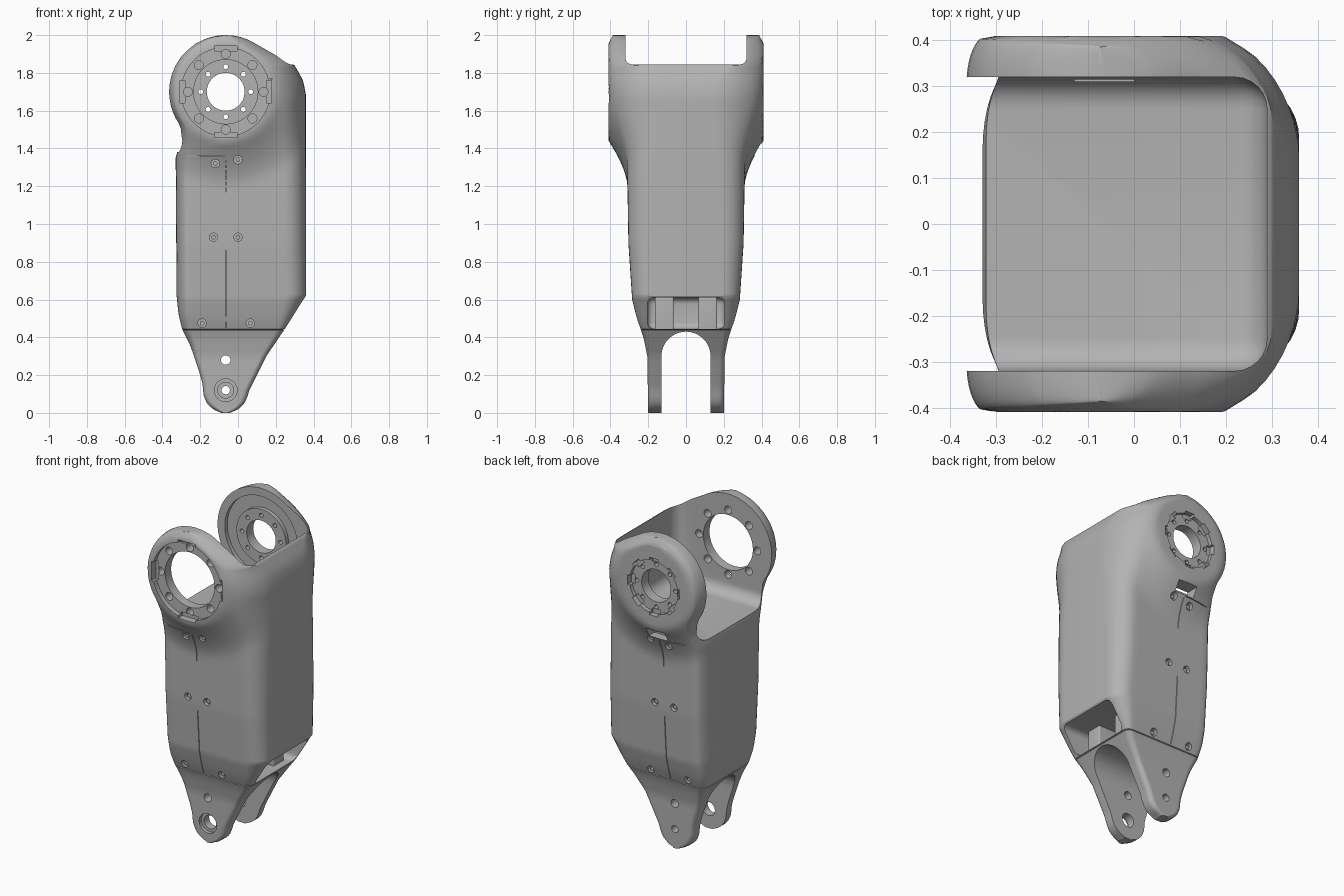
import bpy, bmesh, math
from mathutils import Matrix, Vector

if "Cube" in bpy.data.objects:
    bpy.data.objects.remove(bpy.data.objects["Cube"])

grey = bpy.data.materials.new("matte_grey")
grey.use_nodes = True
grey.diffuse_color = (0.45, 0.45, 0.45, 1)
grey.node_tree.nodes["Principled BSDF"].inputs["Base Color"].default_value = (0.45, 0.45, 0.45, 1)

AX = -0.065          # x of both pivot axes
TOP, LOW = 1.7, 0.12  # heights of the pivots

# Outline controls as (height, value)
LEFT = [(0, -.09), (.12, -.18), (.2, -.2), (.35, -.25), (.44, -.295), (.52, -.315), (.62, -.325),
        (1.35, -.33), (1.38, -.322), (1.44, -.305), (1.55, -.3), (1.7, -.1), (2, -.08)]
RIGHT = [(0, -.04), (.12, .06), (.3, .15), (.44, .245), (.62, .36), (1.68, .36),
         (1.76, .345), (1.84, .3), (1.95, .1), (2, -.3)]
DEPTH = [(0, .2), (.3, .205), (.4, .225), (.5, .26), (.6, .285), (.9, .305), (1.2, .31), (2, .315)]
ROUND_RX = [(.3, .03), (.45, .04), (.6, .1), (1.3, .12)]
ROUND_RY = [(.45, .15), (.6, .35), (1.3, .45), (1.6, .6), (1.78, .55), (1.88, .18)]
ROUND_LX = [(.3, .03), (.6, .06), (1.35, .06), (1.5, .03)]
ROUND_LY = [(.3, .15), (.6, .5), (1.35, .5), (1.5, .2)]
SCREWS = ((-.12, 1.32), (0, 1.34), (-.13, .93), (0, .93), (-.19, .475), (.065, .475))


def lerp(table, z):
    if z <= table[0][0]:
        return table[0][1]
    for (a, u), (b, v) in zip(table, table[1:]):
        if z <= b:
            return u + (v - u) * (z - a) / (b - a)
    return table[-1][1]


def chord(z, centre, r):
    return math.sqrt(max(0, r * r - (z - centre) ** 2))


def half_depth(x, z):
    """Body depth, swelling smoothly into the round pivot boss."""
    base = lerp(DEPTH, z)
    t = (0.5 - math.hypot(x - AX, z - TOP)) / 0.24
    return base + (0.41 - base) * min(1, max(0, t)) ** 1.6


def ring(z):
    reach = max(chord(z, TOP, 0.3), chord(z, LOW, 0.12))
    xl, xr = min(lerp(LEFT, z), AX - reach), max(lerp(RIGHT, z), AX + reach)
    lim = 0.4 * (xr - xl)
    rx, lx = min(lim, lerp(ROUND_RX, z)), min(lim, lerp(ROUND_LX, z))
    ry, ly = lerp(ROUND_RY, z), lerp(ROUND_LY, z)
    n, m = 8, 16
    half = [(xr, 0)]
    for i in range(n + 1):
        a = math.pi / 2 * i / n
        half.append((xr - rx + rx * math.cos(a), 1 - ry + ry * math.sin(a)))
    for i in range(1, m):
        half.append((xr - rx + (xl + lx - xr + rx) * i / m, 1))
    for i in range(n + 1):
        a = math.pi / 2 * (1 + i / n)
        half.append((xl + lx + lx * math.cos(a), 1 - ly + ly * math.sin(a)))
    half.append((xl, 0))
    pts = half + [(x, -v) for x, v in half[-2:0:-1]]
    k = 0.98 if abs(z - 0.44) < 0.001 else 1  # seam groove round the body
    return [Vector((AX + (x - AX) * k, v * half_depth(x, z) * k, z)) for x, v in pts]


def finish(bm, name):
    bmesh.ops.recalc_face_normals(bm, faces=bm.faces)
    me = bpy.data.meshes.new(name)
    bm.to_mesh(me)
    bm.free()
    ob = bpy.data.objects.new(name, me)
    bpy.context.collection.objects.link(ob)
    me.materials.append(grey)
    return ob


def loft(bm, rings):
    rows = [[bm.verts.new(p) for p in r] for r in rings]
    for a, b in zip(rows, rows[1:]):
        for i in range(len(a)):
            j = (i + 1) % len(a)
            bm.faces.new((a[i], a[j], b[j], b[i]))
    bm.faces.new(rows[0])
    bm.faces.new(rows[-1])


def circle(x, z, r, y, n=48):
    return [Vector((x + r * math.cos(math.tau * i / n), y, z + r * math.sin(math.tau * i / n)))
            for i in range(n)]


def cyl(bm, x, z, r, y0, y1, n=48):
    loft(bm, [circle(x, z, r, y0, n), circle(x, z, r, y1, n)])


def tube(bm, r0, r1, y0, y1):
    rows = [[bm.verts.new(p) for p in circle(AX, TOP, r, y)]
            for r, y in ((r0, y0), (r1, y0), (r1, y1), (r0, y1))]
    for k in range(4):
        a, b = rows[k], rows[(k + 1) % 4]
        for i in range(len(a)):
            bm.faces.new((a[i - 1], a[i], b[i], b[i - 1]))


def box(bm, lo, hi, bevel=0.0, turn=0.0):
    lo, hi = Vector(lo), Vector(hi)
    mat = Matrix.Translation((lo + hi) / 2) @ Matrix.Diagonal((*(hi - lo), 1))
    if turn:
        c = Vector((AX, 0, TOP))
        mat = Matrix.Translation(c) @ Matrix.Rotation(turn, 4, 'Y') @ Matrix.Translation(-c) @ mat
    vs = bmesh.ops.create_cube(bm, size=1, matrix=mat)["verts"]
    if bevel:
        edges = list({e for v in vs for e in v.link_edges})
        bmesh.ops.bevel(bm, geom=edges, offset=bevel, segments=6, profile=0.5, affect='EDGES')


def activate(ob):
    bpy.ops.object.select_all(action='DESELECT')
    bpy.context.view_layer.objects.active = ob
    ob.select_set(True)


def cut(ob, *builders):
    """Each builder fills one cutter mesh with separate solids."""
    for build in builders:
        bm = bmesh.new()
        build(bm)
        cutter = finish(bm, "cutter")
        cutter.hide_render = True
        mod = ob.modifiers.new("cut", 'BOOLEAN')
        mod.operation, mod.solver, mod.object = 'DIFFERENCE', 'EXACT', cutter
        activate(ob)
        bpy.ops.object.modifier_apply(modifier=mod.name)
        bpy.data.objects.remove(cutter)


def smooth(ob):
    activate(ob)
    bpy.ops.object.shade_smooth_by_angle(angle=math.radians(32))


def polar(r, k):
    a = math.tau * k / 8
    return AX + r * math.cos(a), TOP + r * math.sin(a)


# Shell: lofted sections, closer together at both rounded ends
levels = {round(i * 0.03, 3) for i in range(67)} | {0.62, 0.437, 0.44, 0.443, 2.0}
levels |= {0.004, 0.015, 0.045, 1.84, 1.955, 1.972, 1.985, 1.992, 1.997}
bm = bmesh.new()
loft(bm, [ring(z) for z in sorted(levels)])
shell = finish(bm, "limb_shell")


def yokes(bm):  # gap between the upper lugs, and the lower fork gap
    box(bm, (-0.7, -0.32, 1.38), (0.29, 0.32, 2.4), 0.07)
    arch = [(0.13 * math.cos(math.pi * i / 24), 0.3 + 0.13 * math.sin(math.pi * i / 24)) for i in range(25)]
    prof = [(0.13, -0.1)] + arch + [(-0.13, -0.1)]
    loft(bm, [[Vector((x, y, z)) for y, z in prof] for x in (-0.6, 0.6)])


def lower_mouth(bm):  # opening on the slanted lower face
    box(bm, (0.0, -0.205, 0.445), (0.6, 0.205, 0.61), 0.035)


def recesses(bm):
    cyl(bm, AX, TOP, 0.235, -0.38, -0.5)
    cyl(bm, AX, TOP, 0.165, 0.385, 0.5)
    tube(bm, 0.17, 0.25, 0.3, 0.345)
    cyl(bm, AX, LOW, 0.06, -0.18, -0.3)
    box(bm, (-0.13, 0.31, 1.365), (0, 0.5, 1.425))


def notches(bm):
    for k in range(4):
        box(bm, (AX - 0.06, -0.5, TOP + 0.215), (AX + 0.06, -0.365, TOP + 0.243), 0, k * math.pi / 2)
    for k in range(8):
        box(bm, (AX - 0.03, 0.375, TOP + 0.145), (AX + 0.03, 0.5, TOP + 0.178), 0, k * math.pi / 4)


def bores(bm):
    cyl(bm, AX, TOP, 0.17, -0.6, -0.2)
    cyl(bm, AX, TOP, 0.1, 0.2, 0.6)
    for k in range(8):
        cyl(bm, *polar(0.2, k), 0.024, -0.6, -0.2, 16)
        cyl(bm, *polar(0.132, k), 0.013, 0.2, 0.6, 12)
    cyl(bm, AX, LOW, 0.042, -0.5, 0)
    cyl(bm, AX, LOW, 0.022, 0.02, 0.5, 24)
    cyl(bm, AX, 0.28, 0.025, -0.5, 0.5, 24)


def screw_seats(bm):  # on both broad faces
    for x, z in SCREWS:
        for s in (-1, 1):
            cyl(bm, x, z, 0.022, s * (half_depth(x, z) - 0.025), s * 0.6, 20)


def seams(bm):  # fine panel joints
    for s in (-1, 1):
        for z0, z1 in ((0.45, 0.86), (1.17, 1.35)):
            zs = [z0 + (z1 - z0) * i / 8 for i in range(9)]
            inner = [(s * (half_depth(AX, z) - 0.008), z) for z in zs]
            outer = [(s * 0.6, z) for z in reversed(zs)]
            loft(bm, [[Vector((AX + dx, y, z)) for y, z in inner + outer] for dx in (-0.002, 0.002)])
        box(bm, (-0.4, s * 0.44 - 0.1, 1.358), (AX - 0.01, s * 0.44 + 0.1, 1.362))


cut(shell, yokes, lower_mouth, recesses, notches, bores, screw_seats, seams)
smooth(shell)

# Inner fork arms seen through the lower mouth
bm = bmesh.new()
for s in (-1, 1):
    a, b = sorted((s * 0.065, s * 0.165))
    box(bm, (-0.02, a, 0.435), (0.2, b, 0.612), 0.008)
smooth(finish(bm, "inner_fork"))

# Screw heads sunk in their seats
bm = bmesh.new()
for x, z in SCREWS:
    for s in (-1, 1):
        d = half_depth(x, z)
        cyl(bm, x, z, 0.012, s * (d - 0.03), s * (d - 0.012), 16)
smooth(finish(bm, "screw_heads"))
